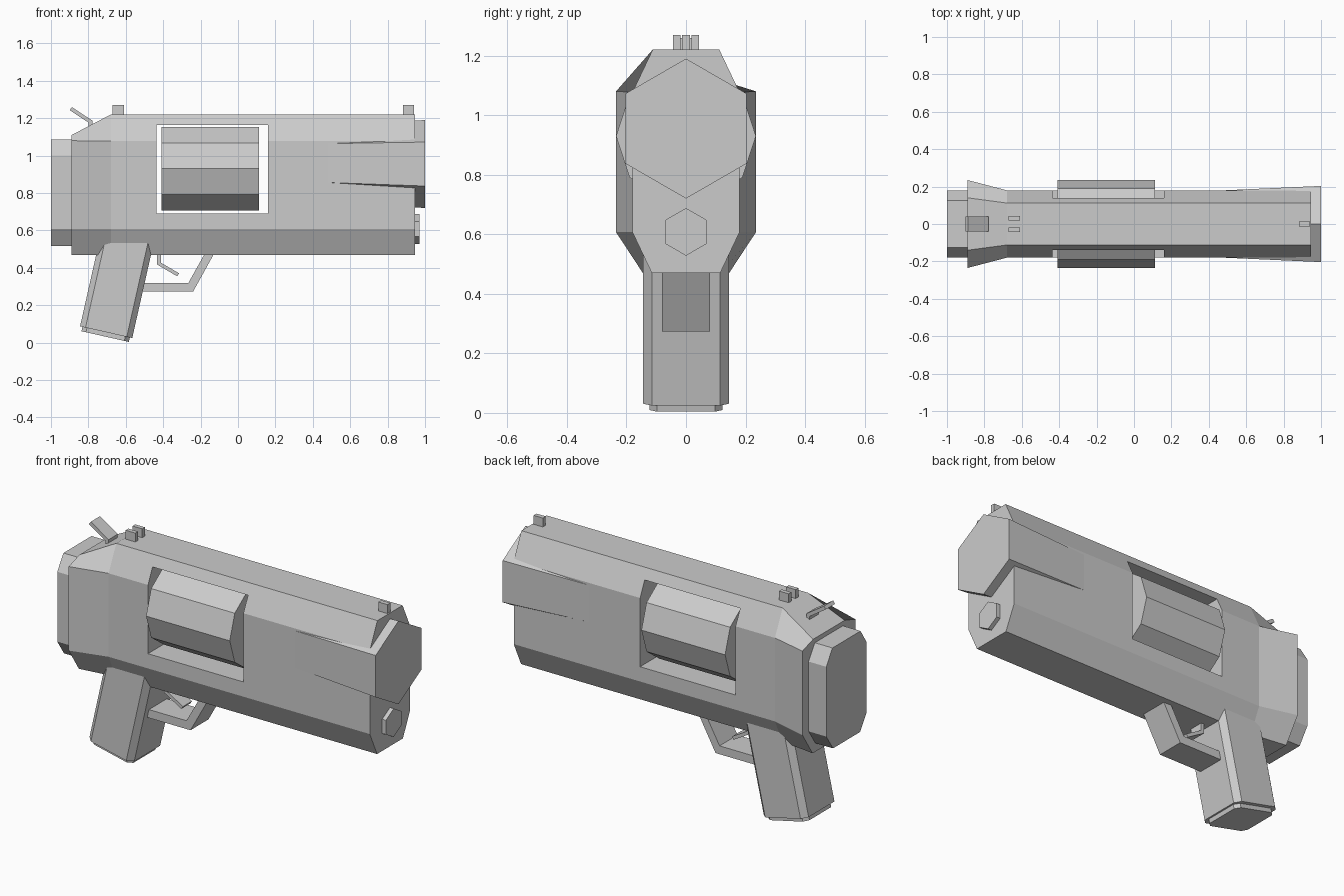
import bpy, bmesh
from math import sin, cos, pi, radians
from mathutils import Vector

if "Cube" in bpy.data.objects:
    bpy.data.objects.remove(bpy.data.objects["Cube"])


def loft(name, rings):
    """Skin a list of closed rings of 3D points and cap both ends."""
    bm = bmesh.new()
    vr = [[bm.verts.new(p) for p in r] for r in rings]
    n = len(vr[0])
    for a, b in zip(vr, vr[1:]):
        for i in range(n):
            j = (i + 1) % n
            bm.faces.new((a[i], a[j], b[j], b[i]))
    bm.faces.new(vr[0])
    bm.faces.new(vr[-1])
    bmesh.ops.recalc_face_normals(bm, faces=bm.faces)
    me = bpy.data.meshes.new(name)
    bm.to_mesh(me)
    bm.free()
    ob = bpy.data.objects.new(name, me)
    bpy.context.collection.objects.link(ob)
    return ob


def section(x, half):
    """Mirror half a (y, z) outline, top to bottom, at position x."""
    if not isinstance(half[0], tuple):
        half = list(half)
    return [(x, y, z) for y, z in half] + [(x, -y, z) for y, z in reversed(half)]


def ngon(x, z, r, n, start):
    return [(x, r * cos(start + 2 * pi * i / n), z + r * sin(start + 2 * pi * i / n))
            for i in range(n)]


def side_profile(name, pts, half_y):
    """Extrude an (x, z) outline across y."""
    return loft(name, [[(x, y, z) for x, z in pts] for y in (-half_y, half_y)])


def box(name, x0, x1, y0, y1, z0, z1):
    return loft(name, [[(x, y0, z0), (x, y1, z0), (x, y1, z1), (x, y0, z1)]
                       for x in (x0, x1)])


# Frame: constant section with a flared, sloping rear
main = [(0.112, 1.22), (0.18, 1.077), (0.18, 0.607), (0.115, 0.47)]
flare = [(0.14, 1.11), (0.235, 1.08), (0.235, 0.607), (0.145, 0.47)]
frame = loft("frame", [section(-0.89, flare), section(-0.68, main), section(0.947, main)])

# Window through the frame
cutter = box("window_cutter", -0.435, 0.16, -0.5, 0.5, 0.69, 1.163)
cutter.hide_render = True
cutter.hide_viewport = True
cut = frame.modifiers.new("window", "BOOLEAN")
cut.operation = "DIFFERENCE"
cut.solver = "EXACT"
cut.object = cutter

# Rear block
back = [(0.125, 1.085), (0.18, 1.0), (0.18, 0.607), (0.12, 0.518)]
loft("rear_block", [section(-1.0, back), section(-0.88, back)])

# Ten-sided drum, tapered hexagonal barrel, small hexagonal plug
loft("drum", [ngon(x, 0.93, 0.235, 10, 0) for x in (-0.408, 0.113)])
loft("barrel", [ngon(0.2, 0.963, 0.193, 6, pi / 2), ngon(1.0, 0.955, 0.235, 6, pi / 2)])
loft("plug", [ngon(x, 0.608, 0.08, 6, pi / 2) for x in (0.93, 0.97)])

# Sights
box("front_sight", 0.883, 0.94, -0.013, 0.013, 1.2, 1.27)
for s in (-1, 1):
    box("rear_sight", -0.67, -0.61, s * 0.019, s * 0.043, 1.2, 1.27)

# Grip: chamfered section swept along a tilted axis, with an inset base plate
tilt = radians(12.7)
along = Vector((cos(tilt), 0, -sin(tilt)))
up = Vector((sin(tilt), 0, cos(tilt)))
foot = Vector((-0.705, 0, 0.056))


def grip_ring(h, a, b, c):
    corners = [(a, b - c), (a - c, b), (c - a, b), (-a, b - c),
               (-a, c - b), (c - a, -b), (a - c, -b), (a, c - b)]
    return [foot + along * u + Vector((0, v, 0)) + up * h for u, v in corners]


loft("grip", [grip_ring(0, 0.143, 0.145, 0.03), grip_ring(0.53, 0.143, 0.145, 0.03)])
loft("grip_base", [grip_ring(-0.024, 0.13, 0.122, 0.025), grip_ring(0.01, 0.13, 0.122, 0.025)])

# Trigger guard, trigger and hammer
side_profile("trigger_guard", [(-0.12, 0.49), (-0.24, 0.273), (-0.54, 0.273),
                               (-0.54, 0.32), (-0.265, 0.32), (-0.17, 0.49)], 0.08)
side_profile("trigger", [(-0.433, 0.5), (-0.433, 0.418), (-0.325, 0.355),
                         (-0.315, 0.371), (-0.413, 0.428), (-0.413, 0.5)], 0.04)
side_profile("hammer", [(-0.9, 1.243), (-0.798, 1.176), (-0.798, 1.1), (-0.778, 1.1),
                        (-0.778, 1.187), (-0.888, 1.259)], 0.041)
